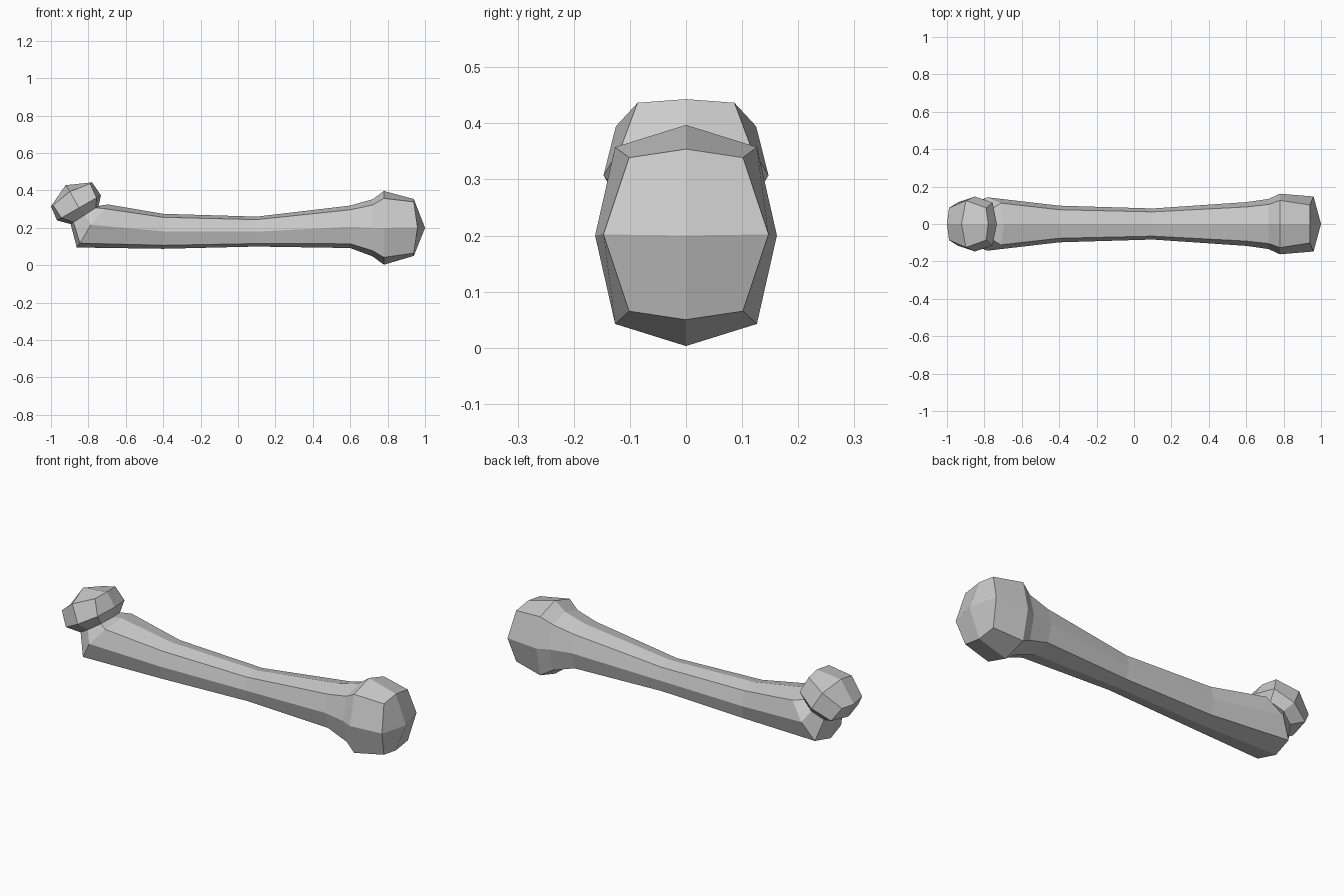
import bpy, bmesh
from mathutils import Vector

if "Cube" in bpy.data.objects:
    bpy.data.objects.remove(bpy.data.objects["Cube"])

# Eight-sided rings along the bone, each given by its bottom and top point in the
# side profile: (bottom x, bottom z, top x, top z, half width, bulge of side points)
ROUND = (0.78, 0.80)   # diagonal corner ratios (width, height) for the shaft
CAP = (0.69, 0.90)     # squarer corners for the two end caps
RINGS = [
    (-1.000, 0.315, -0.780, 0.443, 0.125, 0.018, CAP),    # ball, upper ring
    (-0.968, 0.240, -0.733, 0.374, 0.147, 0.0, ROUND),    # ball, widest ring
    (-0.895, 0.220, -0.745, 0.317, 0.105, 0.0, ROUND),    # neck
    (-0.862, 0.095, -0.695, 0.325, 0.143, 0.01, ROUND),   # slanted shaft end
    (-0.400, 0.088, -0.400, 0.275, 0.098, 0.0, ROUND),    # shaft
    (0.100, 0.100, 0.100, 0.260, 0.083, 0.0, ROUND),
    (0.600, 0.092, 0.600, 0.319, 0.117, 0.0, ROUND),
    (0.720, 0.047, 0.720, 0.353, 0.134, 0.0, ROUND),
    (0.780, 0.003, 0.780, 0.397, 0.162, 0.0, ROUND),      # knuckle, widest ring
    (0.940, 0.050, 0.940, 0.354, 0.147, -0.02, CAP),      # knuckle, end ring
]


def make_ring(bm, xb, zb, xt, zt, half_width, bulge, corner):
    bottom, top = Vector((xb, 0, zb)), Vector((xt, 0, zt))
    centre, up = (bottom + top) / 2, (top - bottom) / 2
    axis = Vector((-up.z, 0, up.x)).normalized()
    cy, cz = corner
    steps = [(0, 1, 0), (cy, cz, 0), (1, 0, 1), (cy, -cz, 0),
             (0, -1, 0), (-cy, -cz, 0), (-1, 0, 1), (-cy, cz, 0)]
    return [bm.verts.new(centre + up * v + axis * bulge * b
                         + Vector((0, half_width * w, 0))) for w, v, b in steps]


def close_end(bm, ring, tip):
    # Four quads meeting at a raised centre point
    centre = bm.verts.new(tip)
    for i in range(0, 8, 2):
        bm.faces.new((ring[i], ring[i + 1], ring[(i + 2) % 8], centre))


# Bone: skin the rings, then close both ends
bm = bmesh.new()
rings = [make_ring(bm, *r) for r in RINGS]
for a, b in zip(rings, rings[1:]):
    for i in range(8):
        j = (i + 1) % 8
        bm.faces.new((a[i], a[j], b[j], b[i]))
close_end(bm, rings[0], (-0.922, 0, 0.428))
close_end(bm, rings[-1], (1.0, 0, 0.2))
bmesh.ops.recalc_face_normals(bm, faces=bm.faces)

mesh = bpy.data.meshes.new("bone")
bm.to_mesh(mesh)
bm.free()
bone = bpy.data.objects.new("bone", mesh)
bpy.context.collection.objects.link(bone)
